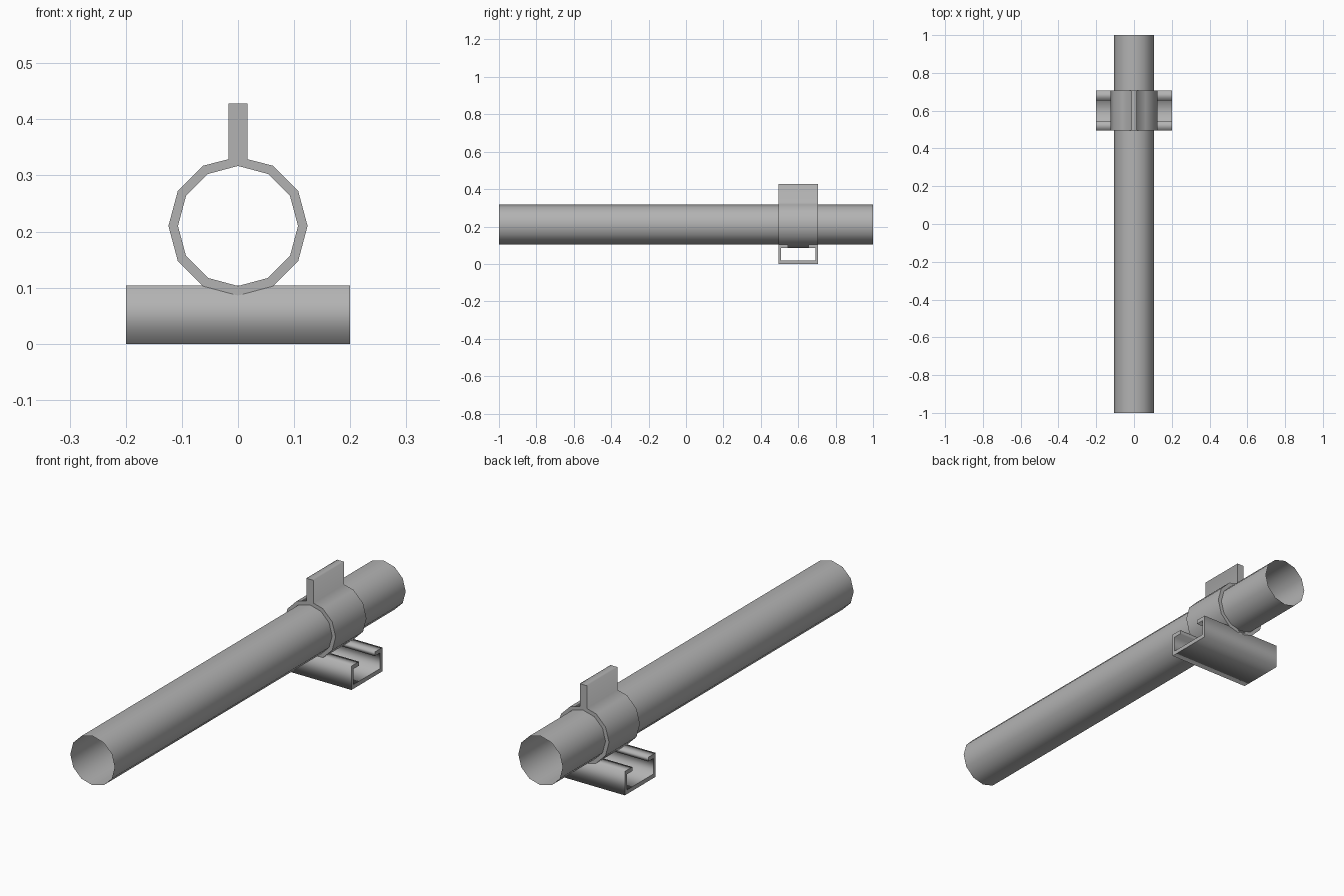
import bpy
import bmesh
from math import sin, cos, radians
from mathutils import Vector

cube = bpy.data.objects.get("Cube")
if cube:
    bpy.data.objects.remove(cube, do_unlink=True)

GREY = (0.45, 0.45, 0.45, 1.0)
metal = bpy.data.materials.new("grey_metal")
metal.diffuse_color = GREY
metal.use_nodes = True
metal.node_tree.nodes["Principled BSDF"].inputs["Base Color"].default_value = GREY

AXIS_Z = 0.21      # height of the pipe axis
CLAMP_Y = 0.60     # middle of the clamp and channel
HALF_W = 0.106     # half the clamp and channel width


def ring_point(radius, degrees):
    a = radians(degrees)
    return (radius * cos(a), AXIS_Z + radius * sin(a))


def extrude_profile(name, profile, place, start, end, caps=True, skip=None):
    """Sweep a closed 2D profile between two stations; rims stay sharp."""
    bm = bmesh.new()
    rings = [[bm.verts.new(place(p, s)) for p in profile] for s in (start, end)]
    count = len(profile)
    for i in range(count):
        j = (i + 1) % count
        if skip and skip(profile[i], profile[j]):
            continue
        bm.faces.new((rings[0][i], rings[0][j], rings[1][j], rings[1][i])).smooth = True
    if caps:
        for ring in rings:
            face = bm.faces.new(ring)
            for edge in face.edges:
                edge.smooth = False
    bmesh.ops.recalc_face_normals(bm, faces=bm.faces)
    mesh = bpy.data.meshes.new(name)
    bm.to_mesh(mesh)
    bm.free()
    mesh.materials.append(metal)
    obj = bpy.data.objects.new(name, mesh)
    bpy.context.collection.objects.link(obj)
    return obj


def along_y(p, s):
    return Vector((p[0], s, p[1]))


def along_x(p, s):
    return Vector((s, CLAMP_Y + p[0], p[1]))


# Open thin-walled pipe
extrude_profile("pipe", [ring_point(0.107, 30 * i) for i in range(12)],
                along_y, -1, 1, caps=False)

# Clamp: half ring with its upright tab, mirrored across the middle
half = [(0, 0.428), (0.017, 0.428), (0.017, 0.329)]
half += [ring_point(0.124, a) for a in range(60, -91, -30)]
half += [ring_point(0.107, a) for a in range(-90, 91, 30)]
clamp = extrude_profile("pipe_clamp", half, along_y, CLAMP_Y - HALF_W, CLAMP_Y + HALF_W,
                        skip=lambda a, b: abs(a[0]) < 1e-5 and abs(b[0]) < 1e-5)
mirror = clamp.modifiers.new("mirror", 'MIRROR')
mirror.use_clip = True

# Slotted mounting channel
side = [(HALF_W, 0), (HALF_W, 0.104), (0.055, 0.104), (0.055, 0.086),
        (0.092, 0.086), (0.092, 0.018)]
channel = side + [(-y, z) for y, z in reversed(side)]
extrude_profile("mounting_channel", channel, along_x, -0.2, 0.2)
